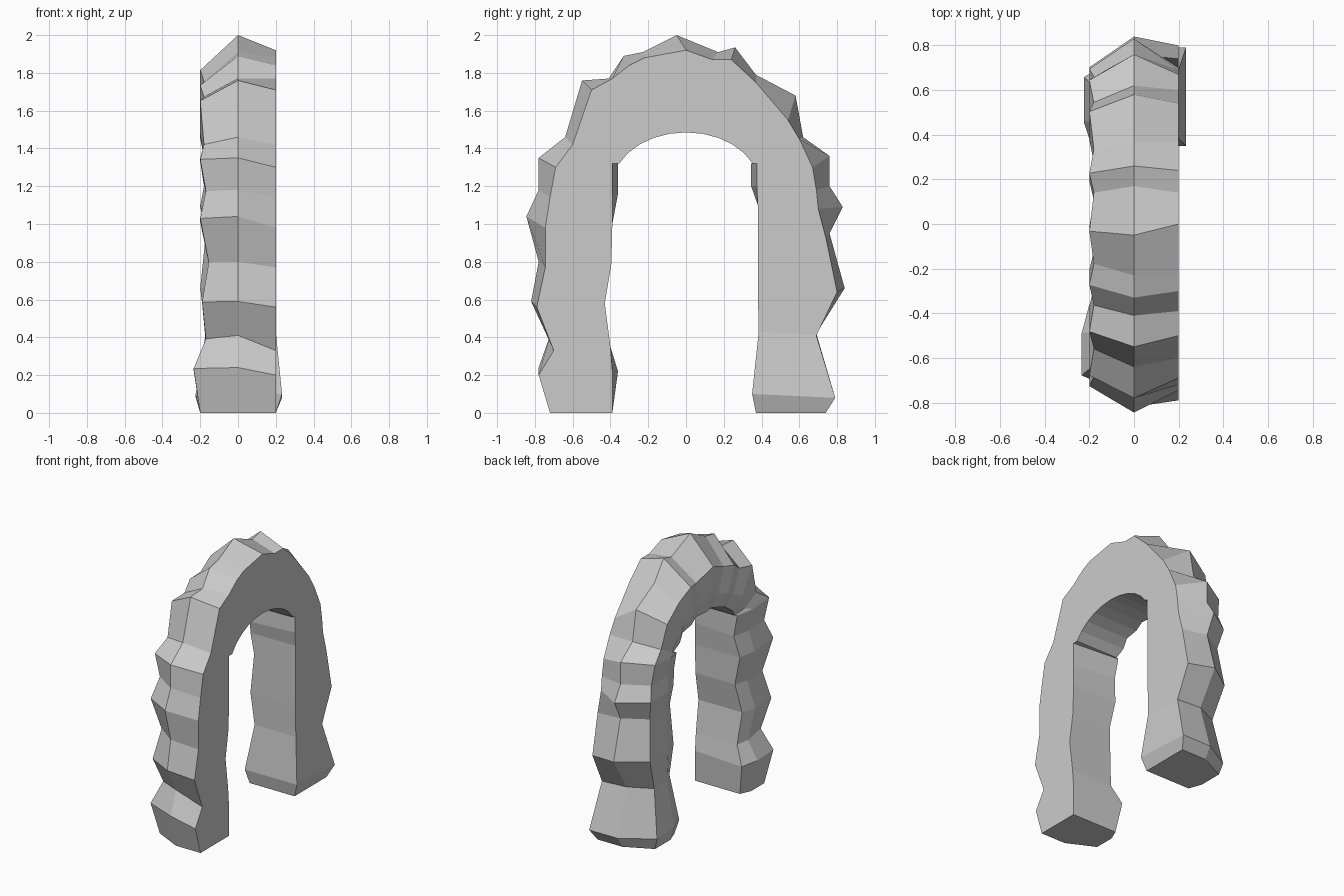
import bpy, bmesh, math
from mathutils import Vector

if "Cube" in bpy.data.objects:
    bpy.data.objects.remove(bpy.data.objects["Cube"])

# Leg rings: ridge y, ridge z, outer-edge y, outer-edge z, inner y, rough-side x
front_leg = [
    (-.72, 0, -.72, 0, -.39, -.20), (-.78, .24, -.78, .20, -.39, -.235),
    (-.72, .41, -.70, .33, -.40, -.17), (-.82, .59, -.79, .56, -.43, -.19),
    (-.78, .80, -.745, .77, -.395, -.155), (-.845, 1.04, -.745, .98, -.39, -.20),
    (-.78, 1.18, -.72, 1.14, -.39, -.17), (-.78, 1.35, -.69, 1.30, -.39, -.20)]
back_leg = [
    (.76, 1.36, .67, 1.30, .375, -.20), (.76, 1.20, .69, 1.18, .375, -.18),
    (.83, 1.09, .70, 1.08, .38, -.20), (.76, .95, .74, .93, .38, -.17),
    (.84, .66, .80, .64, .38, -.20), (.69, .42, .69, .41, .385, -.17),
    (.79, .08, .79, .08, .35, -.225), (.74, 0, .74, 0, .37, -.20)]
# Crown rings: ridge y, ridge z, outer-edge y, outer-edge z
crown = [
    (-.64, 1.46, -.60, 1.42), (-.55, 1.76, -.50, 1.71), (-.41, 1.77, -.39, 1.77),
    (-.33, 1.89, -.30, 1.84), (-.23, 1.91, -.22, 1.88), (-.05, 2.0, 0, 1.92),
    (.17, 1.91, .14, 1.87), (.26, 1.935, .24, 1.87), (.37, 1.79, .37, 1.75),
    (.58, 1.68, .54, 1.55), (.62, 1.46, .60, 1.45)]


def ring(ridge, outer, inner, rough_x, cut, flat_x=.2, swell=0):
    """Six-sided slice: flat side at +x, ridge at x=0, chipped side at -x."""
    def at(x, p):
        return Vector((x, p[0], max(p[1], 0)))
    chip = ridge.lerp(inner, cut)
    lip = inner + Vector((-math.copysign(swell, inner.x), 0))
    return [at(flat_x, inner), at(flat_x, outer), at(0, ridge),
            at(rough_x, chip), at(rough_x, inner.lerp(chip, .35)),
            at(rough_x + .035, lip)]


rings = []


def add_leg(rows):
    for i, (ry, rz, oy, oz, iy, x) in enumerate(rows):
        foot = rz == 0
        ins = Vector((iy, oz + (0 if foot else .02)))
        rings.append(ring(Vector((ry, rz)), Vector((oy, oz)), ins, x,
                          .26 if i % 2 else .3,
                          .233 if abs(rz - .08) < .01 else .2,
                          .03 if rz in (.24, 1.35, 1.36, 1.20, 1.18) else 0))


add_leg(front_leg)
for i, (ry, rz, oy, oz) in enumerate(crown):
    t = math.radians(155 - 130 * i / (len(crown) - 1))
    inner = Vector((.39 * math.cos(t), 1.2 + .285 * math.sin(t)))
    rings.append(ring(Vector((ry, rz)), Vector((oy, oz)), inner,
                      -.2 if i % 2 else -.18, .36 if 2 < i < 8 else .28))
add_leg(back_leg)

# Rock arch: bridge consecutive rings and cap both feet
bm = bmesh.new()
loops = [[bm.verts.new(p) for p in r] for r in rings]
for a, b in zip(loops, loops[1:]):
    for k in range(6):
        j = (k + 1) % 6
        bm.faces.new((a[k], a[j], b[j], b[k]))
bm.faces.new(loops[0])
bm.faces.new(loops[-1])
bmesh.ops.recalc_face_normals(bm, faces=bm.faces)
mesh = bpy.data.meshes.new("rock_arch")
bm.to_mesh(mesh)
bm.free()
bpy.context.collection.objects.link(bpy.data.objects.new("rock_arch", mesh))
